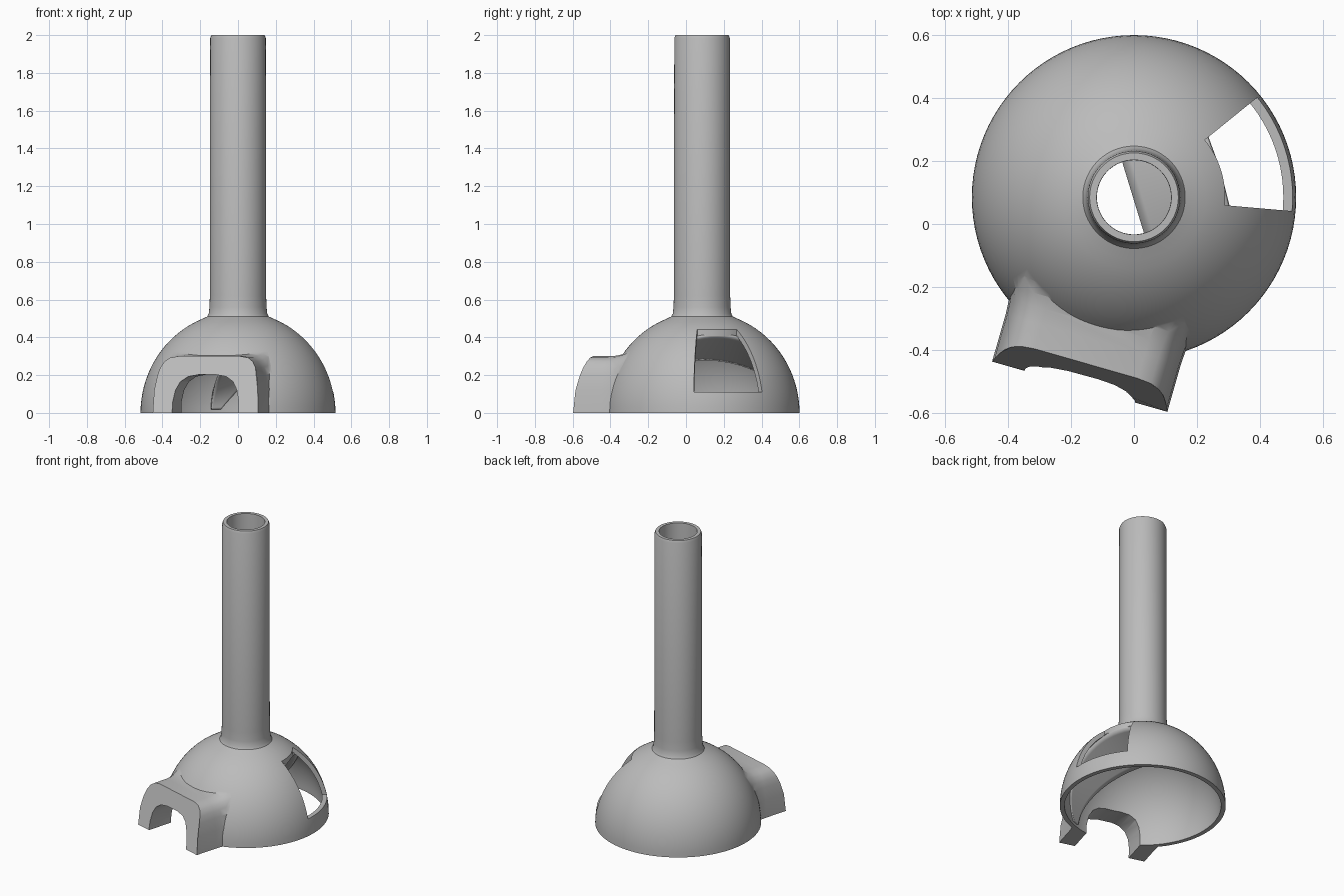
import bpy, bmesh
from math import sin, cos, pi, radians, sqrt
from mathutils import Vector

cube = bpy.data.objects.get("Cube")
if cube:
    bpy.data.objects.remove(cube, do_unlink=True)

CENTRE = Vector((0, 0.085, 0))
OUT_R, OUT_H = 0.516, 0.535      # outer dome radius and height
IN_R, IN_H = 0.487, 0.507        # inner dome radius and height
PORCH, WINDOW = radians(-106), radians(17)

grey = bpy.data.materials.new("plain grey")
grey.use_nodes = True
grey.diffuse_color = (0.5, 0.5, 0.5, 1)
grey.node_tree.nodes["Principled BSDF"].inputs["Base Color"].default_value = (0.5, 0.5, 0.5, 1)


def place(along, across, z, heading):
    """Point measured from the dome centre along a heading and to its left."""
    return CENTRE + Vector((along * cos(heading) - across * sin(heading),
                            along * sin(heading) + across * cos(heading), z))


def loft(name, rings, capped=True, closed=True):
    """Skin a row of equal point rings."""
    bm = bmesh.new()
    rows = [[bm.verts.new(p) for p in ring] for ring in rings]
    n = len(rows[0])
    for a, b in zip(rows, rows[1:]):
        for i in range(n if closed else n - 1):
            j = (i + 1) % n
            bm.faces.new((a[i], a[j], b[j], b[i]))
    if capped:
        bm.faces.new(rows[0])
        bm.faces.new(rows[-1])
    bmesh.ops.recalc_face_normals(bm, faces=bm.faces)
    mesh = bpy.data.meshes.new(name)
    bm.to_mesh(mesh)
    bm.free()
    mesh.materials.append(grey)
    obj = bpy.data.objects.new(name, mesh)
    bpy.context.collection.objects.link(obj)
    return obj


def lathe(name, profile, steps=96):
    return loft(name, [[place(r, 0, z, 2 * pi * i / steps) for i in range(steps)]
                       for r, z in profile])


def dome_profile(radius, height, end_r, steps=24):
    """Quarter ellipse from the floor up to the given radius."""
    return [(r, height * sqrt(1 - (r / radius) ** 2))
            for r in (radius * cos(i * pi / 2 / steps) for i in range(steps))
            if r > end_r]


def combine(target, other, operation):
    mod = target.modifiers.new(operation.lower(), 'BOOLEAN')
    mod.operation, mod.object, mod.solver = operation, other, 'EXACT'
    bpy.context.view_layer.objects.active = target
    bpy.ops.object.modifier_apply(modifier=mod.name)
    bpy.data.objects.remove(other, do_unlink=True)


def mirror(half):
    return half + [(-u, z) for u, z in reversed(half)]


def smooth(obj):
    bpy.ops.object.select_all(action='DESELECT')
    obj.select_set(True)
    bpy.context.view_layer.objects.active = obj
    bpy.ops.object.shade_smooth_by_angle(angle=radians(32))


# Dome and chimney, one turned solid
body = lathe("dome_and_chimney", dome_profile(OUT_R, OUT_H, 0.175) + [
    (0.163, 0.51), (0.155, 0.525), (0.151, 0.56), (0.149, 0.62),
    (0.147, 1.985), (0.141, 2.0)])

# Porch, flaring where it meets the dome, with a front that curves back
outline = mirror([(0.29, 0), (0.285, 0.12), (0.273, 0.2), (0.262, 0.24),
                  (0.243, 0.272), (0.215, 0.292), (0.17, 0.3)])
sections = [[place(sqrt(0.627 ** 2 - z * z), u, z, PORCH) for u, z in outline]]
for along, scale in ((0.47, 1), (0.42, 1.01), (0.38, 1.04), (0.34, 1.09), (0.26, 1.2)):
    sections.append([place(along, u * scale, z * scale, PORCH) for u, z in outline])
combine(body, loft("porch", sections), 'UNION')

# Hollow interior and chimney bore
combine(body, lathe("hollow", [(IN_R, -0.1)] + dome_profile(IN_R, IN_H, 0.125) + [
    (0.118, 0.5), (0.118, 1.985), (0.124, 2.1)]), 'DIFFERENCE')

# Arched doorway
arch = mirror([(0.185, -0.1), (0.182, 0.06), (0.17, 0.12), (0.145, 0.165),
               (0.105, 0.192), (0.05, 0.202)])
combine(body, loft("doorway", [[place(v, u, z, PORCH) for u, z in arch]
                               for v in (0.25, 0.8)]), 'DIFFERENCE')

# Window wedge
angles = [WINDOW + radians(-22 + 44 * i / 16) for i in range(17)]
sector = [(0.29, a) for a in angles] + [(0.8, a) for a in reversed(angles)]
combine(body, loft("window", [[place(r, 0, z, a) for r, a in sector]
                              for z in (0.11, 0.8)]), 'DIFFERENCE')
smooth(body)


# Sloping arched deflector under the chimney, rising to the window head
def ramp_z(along, across):
    return sqrt(max(0, 1 - (across / 0.485) ** 2)) * (0.285 + 0.45 * along)


def reach(across):
    """How far the deflector runs before it meets the dome wall."""
    s = 0
    while ramp_z(s, across) < IN_H * sqrt(max(0, 1 - (s * s + across ** 2) / IN_R ** 2)) and s < 0.29:
        s += 0.002
    return s


rows = []
for i in range(41):
    t = 0.484 * sin(pi * (i / 40 - 0.5))
    far = reach(t)
    rows.append([place(far * k / 10, t, ramp_z(far * k / 10, t), WINDOW) for k in range(11)])
ramp = loft("inner_deflector", rows, capped=False, closed=False)
thick = ramp.modifiers.new("thickness", 'SOLIDIFY')
thick.thickness, thick.offset = 0.015, 0
smooth(ramp)
